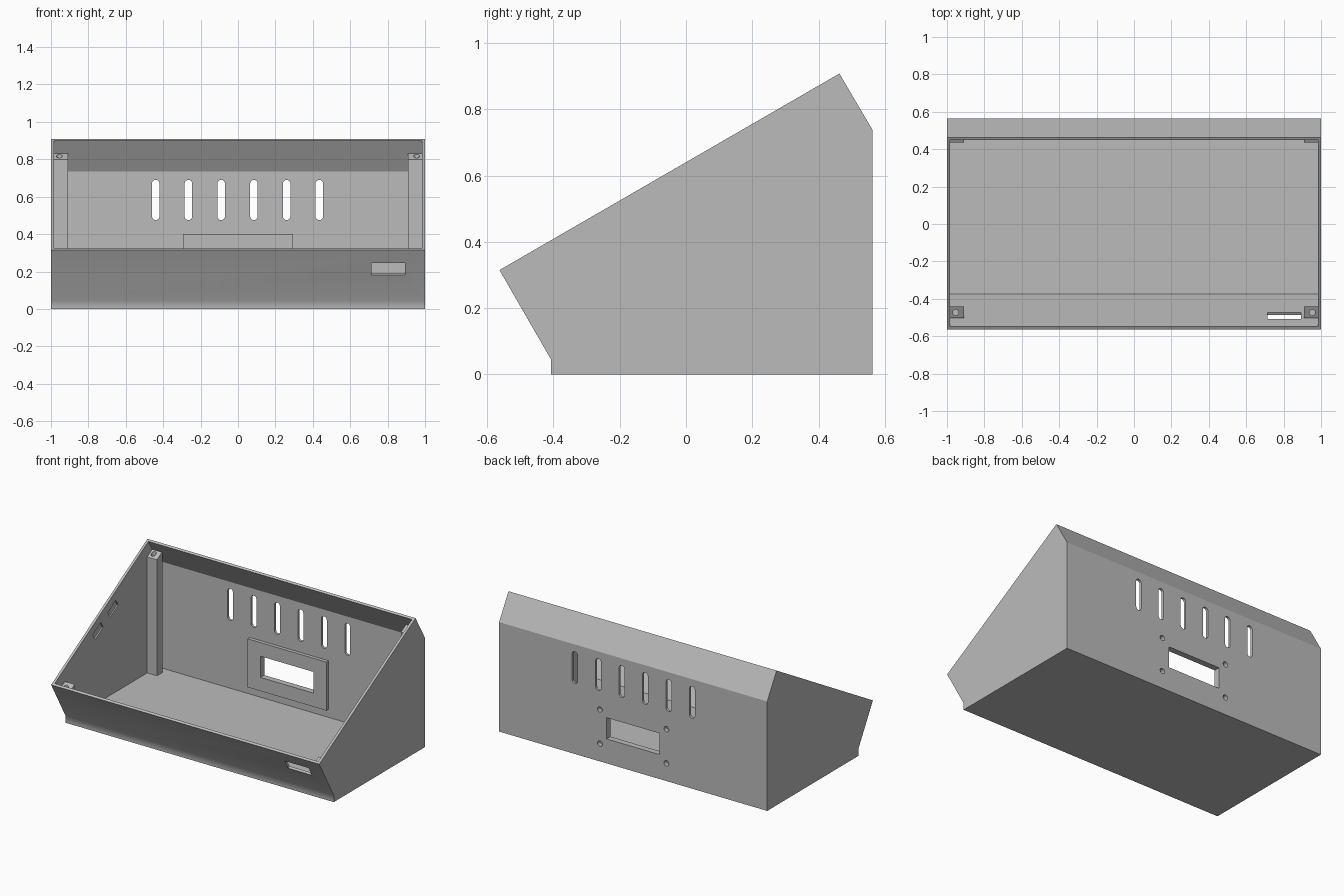
import bpy, bmesh, math
from mathutils import Vector

if "Cube" in bpy.data.objects:
    bpy.data.objects.remove(bpy.data.objects["Cube"], do_unlink=True)

grey = bpy.data.materials.new("plain grey plastic")
grey.use_nodes = True
grey.diffuse_color = (0.5, 0.5, 0.5, 1)
grey.node_tree.nodes["Principled BSDF"].inputs["Base Color"].default_value = (0.5, 0.5, 0.5, 1)

SLOPE = math.radians(30)          # tilt of the open face
ALONG = Vector((math.cos(SLOPE), math.sin(SLOPE)))
UP = Vector((-math.sin(SLOPE), math.cos(SLOPE)))
WALL = 0.017
BEND = (-0.408, 0.046)            # crease at the foot of the front


def prism(name, pts, lo, hi, axis):
    """Extrude a 2D outline along X (y,z), Y (x,z) or Z (x,y)."""
    place = {"X": lambda p, d: (d, p[0], p[1]),
             "Y": lambda p, d: (p[0], d, p[1]),
             "Z": lambda p, d: (p[0], p[1], d)}[axis]
    bm = bmesh.new()
    a = [bm.verts.new(place(p, lo)) for p in pts]
    b = [bm.verts.new(place(p, hi)) for p in pts]
    bm.faces.new(a)
    bm.faces.new(b)
    for i in range(len(pts)):
        j = (i + 1) % len(pts)
        bm.faces.new((a[i], a[j], b[j], b[i]))
    bmesh.ops.recalc_face_normals(bm, faces=bm.faces)
    mesh = bpy.data.meshes.new(name)
    bm.to_mesh(mesh)
    bm.free()
    mesh.materials.append(grey)
    ob = bpy.data.objects.new(name, mesh)
    bpy.context.collection.objects.link(ob)
    return ob


def activate(ob):
    bpy.ops.object.select_all(action="DESELECT")
    ob.select_set(True)
    bpy.context.view_layer.objects.active = ob


def cut(targets, *outline):
    """Subtract a temporary prism from each target."""
    tool = prism("cutter", *outline)
    tool.hide_render = True
    for ob in targets:
        activate(ob)
        mod = ob.modifiers.new("cut", "BOOLEAN")
        mod.operation, mod.solver, mod.object = "DIFFERENCE", "EXACT", tool
        bpy.ops.object.modifier_apply(modifier=mod.name)
    bpy.data.objects.remove(tool, do_unlink=True)


def rect(x0, x1, z0, z1):
    return [(x0, z0), (x1, z0), (x1, z1), (x0, z1)]


def circle(x, y, r, n=24):
    return [(x + r * math.cos(i * math.tau / n), y + r * math.sin(i * math.tau / n))
            for i in range(n)]


def capsule(x, z0, z1, r, n=12):
    arc = [(r * math.cos(i * math.pi / n), r * math.sin(i * math.pi / n)) for i in range(n + 1)]
    return [(x + c, z1 - r + s) for c, s in arc] + [(x - c, z0 + r - s) for c, s in arc]


def tilted(center, half_along, half_up):
    c, a, u = Vector(center), ALONG * half_along, UP * half_up
    return [tuple(p) for p in (c - a - u, c + a - u, c + a + u, c - a + u)]


# Enclosure: side profile hollowed out, open on the sloping face
front_top, back_top = Vector((-0.563, 0.315)), Vector((0.463, 0.908))
shell = prism("enclosure_shell",
              [BEND, (-0.408, 0), (0.563, 0), (0.563, 0.738), back_top, front_top],
              -1, 1, "X")
cut([shell],
    [(-0.373, 0.018), (0.546, 0.018), (0.546, 0.735),
     back_top - ALONG * WALL + UP * 0.1, front_top + ALONG * WALL + UP * 0.1],
    -1 + WALL, 1 - WALL, "X")

# Raised frame inside the back wall
frame = prism("back_opening_frame", rect(-0.293, 0.293, 0.073, 0.4), 0.522, 0.546, "Y")
cut([shell, frame], rect(-0.198, 0.198, 0.165, 0.308), 0.4, 0.7, "Y")
for x in (-0.248, 0.248):
    for z in (0.12, 0.35):
        cut([shell, frame], circle(x, z, 0.018), 0.532, 0.7, "Y")

# Row of ventilation slots in the back
for i in range(6):
    cut([shell], capsule(-0.44 + 0.175 * i, 0.475, 0.69, 0.02), 0.5, 0.7, "Y")

# Port slot through the sloping front
cut([shell], tilted((-0.501, 0.216), 0.05, 0.036), 0.715, 0.892, "X")

# Shallow pockets inside the right wall
for center in ((0.072, 0.59), (-0.088, 0.502)):
    cut([shell], tilted(center, 0.05, 0.024), -0.992, -0.9, "X")

# Corner screw posts with sloping tops
for side, label in ((-1, "right"), (1, "left")):
    lo, hi = sorted((side * 0.91, side * 0.988))
    rear = prism("rear_post_" + label,
                 [(0.437, 0.01), (0.495, 0.01), (0.495, 0.834), (0.437, 0.80)], lo, hi, "X")
    front = prism("front_post_" + label,
                  [(-0.44, 0.125), (-0.44, 0.295), (-0.503, 0.259), (-0.503, 0.235)],
                  lo, hi, "X")
    cut([rear], circle(side * 0.955, 0.466, 0.016), 0.72, 0.95, "Z")
    cut([front], circle(side * 0.953, -0.473, 0.016), 0.22, 0.5, "Z")
    for ob in (rear, front):
        activate(ob)
        bpy.ops.object.shade_smooth_by_angle(angle=math.radians(20))

# Crisp edges, except for the soft crease along the front
for ob in (frame, shell):
    activate(ob)
    bpy.ops.object.shade_smooth_by_angle(angle=math.radians(20))
for e in shell.data.edges:
    ends = [shell.data.vertices[v].co for v in e.vertices]
    if all((Vector(c.yz) - Vector(BEND)).length < 0.002 for c in ends):
        e.use_edge_sharp = False
soft = shell.modifiers.new("soft crease", "WEIGHTED_NORMAL")
soft.keep_sharp = True
